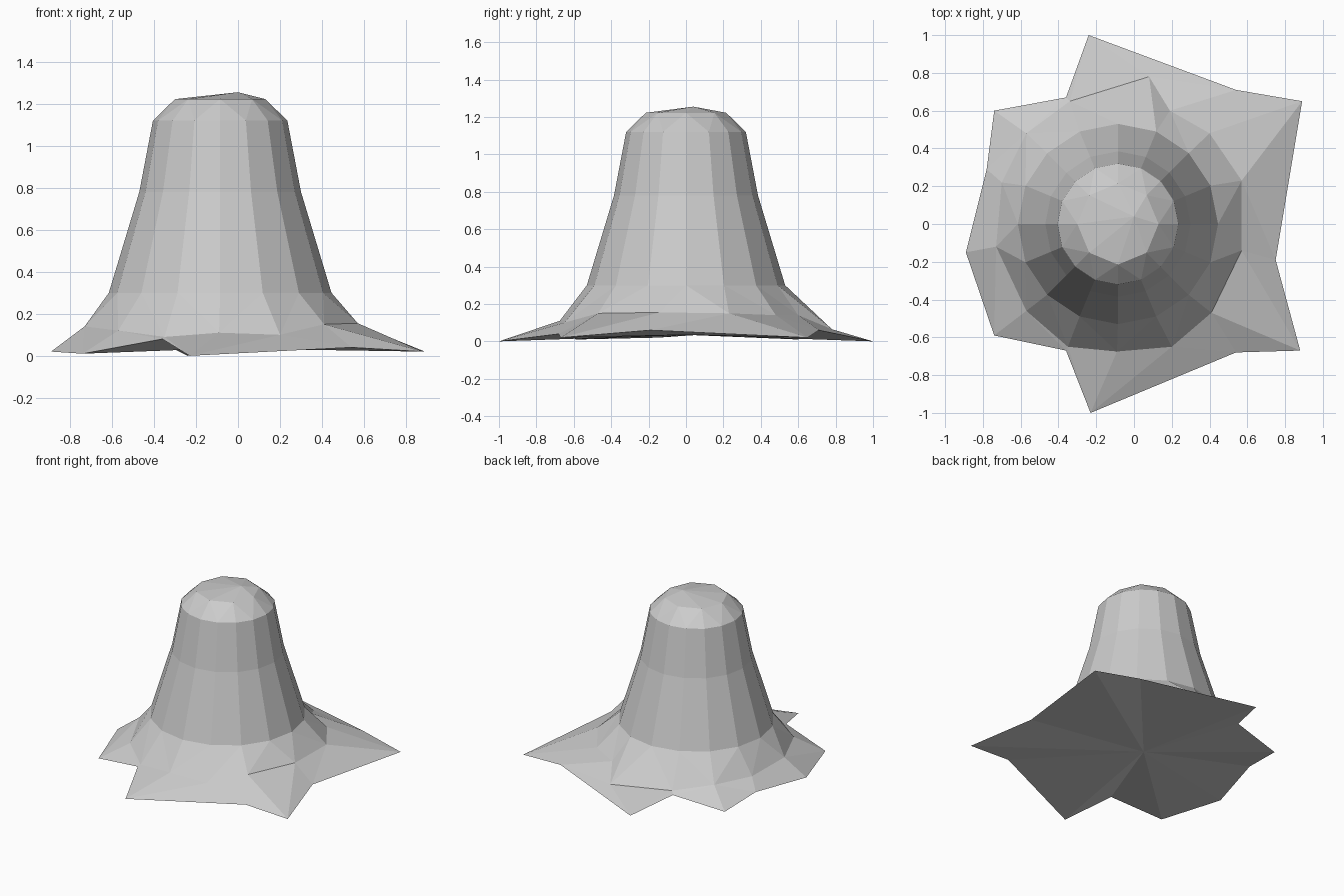
import bpy, bmesh
from math import atan2, cos, sin, tau

cube = bpy.data.objects.get("Cube")
if cube:
    bpy.data.objects.remove(cube)

AXIS = -0.085  # x position of the upright axis

stone = bpy.data.materials.new("plain grey")
stone.use_nodes = True
grey = (0.6, 0.6, 0.6, 1)
stone.diffuse_color = grey
stone.node_tree.nodes["Principled BSDF"].inputs["Base Color"].default_value = grey


def angle(v):
    return atan2(v.co.y, v.co.x - AXIS) % tau


def loop(bm, points):
    """Add a ring of vertices, ordered by angle about the axis."""
    return sorted((bm.verts.new(p) for p in points), key=angle)


def circle(radius, z, sides=16):
    turns = [tau * i / sides for i in range(sides)]
    return [(AXIS + radius * cos(a), radius * sin(a), z) for a in turns]


def stitch(bm, low, high):
    """Join two rings with triangles, always advancing the ring that lags."""
    i = j = 0
    n, m = len(low), len(high)

    def ahead(ring, k):
        a = angle(ring[k % len(ring)]) + tau * (k // len(ring))
        b = angle(ring[(k + 1) % len(ring)]) + tau * ((k + 1) // len(ring))
        return (a + b) / 2

    while i < n or j < m:
        a, b = low[i % n], high[j % m]
        if j >= m or (i < n and ahead(low, i) <= ahead(high, j)):
            bm.faces.new((a, low[(i + 1) % n], b))
            i += 1
        else:
            bm.faces.new((a, high[(j + 1) % m], b))
            j += 1


def wall(bm, low, high):
    for i in range(len(low)):
        k = (i + 1) % len(low)
        bm.faces.new((low[i], low[k], high[k], high[i]))


def fan(bm, ring, centre):
    tip = bm.verts.new(centre)
    for i, v in enumerate(ring):
        bm.faces.new((v, ring[(i + 1) % len(ring)], tip))


def finish(bm, name):
    mesh = bpy.data.meshes.new(name)
    bm.to_mesh(mesh)
    bm.free()
    mesh.materials.append(stone)
    bpy.context.collection.objects.link(bpy.data.objects.new(name, mesh))


# Flared trunk with spreading, pointed roots
root_tips = [
    (0.75, -0.19, 0.06), (0.89, 0.65, 0.02), (0.54, 0.71, 0.06),
    (-0.24, 1.0, 0), (-0.36, 0.67, 0.06), (-0.74, 0.6, 0.01),
    (-0.78, 0.29, 0.05), (-0.89, -0.15, 0.02), (-0.74, -0.59, 0.01),
    (-0.36, -0.67, 0.08), (-0.23, -1.0, 0), (0.54, -0.68, 0.04),
    (0.88, -0.67, 0.02)]
root_tops = [
    (0.57, -0.14, 0.155), (0.57, 0.23, 0.15), (0.4, 0.48, 0.14),
    (0.19, 0.6, 0.14), (0.08, 0.78, 0.065), (-0.34, 0.65, 0.08),
    (-0.57, 0.48, 0.12), (-0.7, 0.22, 0.12), (-0.73, -0.12, 0.14),
    (-0.57, -0.46, 0.12), (-0.35, -0.65, 0.09), (-0.09, -0.675, 0.11),
    (0.2, -0.65, 0.1), (0.41, -0.47, 0.15)]
bm = bmesh.new()
tips, tops = loop(bm, root_tips), loop(bm, root_tops)
flare = loop(bm, circle(0.53, 0.3))
waist = loop(bm, circle(0.385, 0.78))
rim = loop(bm, circle(0.32, 1.12))
stitch(bm, tips, tops)
stitch(bm, tops, flare)
wall(bm, flare, waist)
wall(bm, waist, rim)
fan(bm, tips[::-1], (AXIS, 0, 0.035))
finish(bm, "trunk_and_roots")

# Low faceted cap
bm = bmesh.new()
edge = loop(bm, circle(0.32, 1.12))
crown = loop(bm, circle(0.215, 1.222, 8))
stitch(bm, edge, crown)
fan(bm, crown, (0, 0.04, 1.255))
finish(bm, "rounded_cap")
